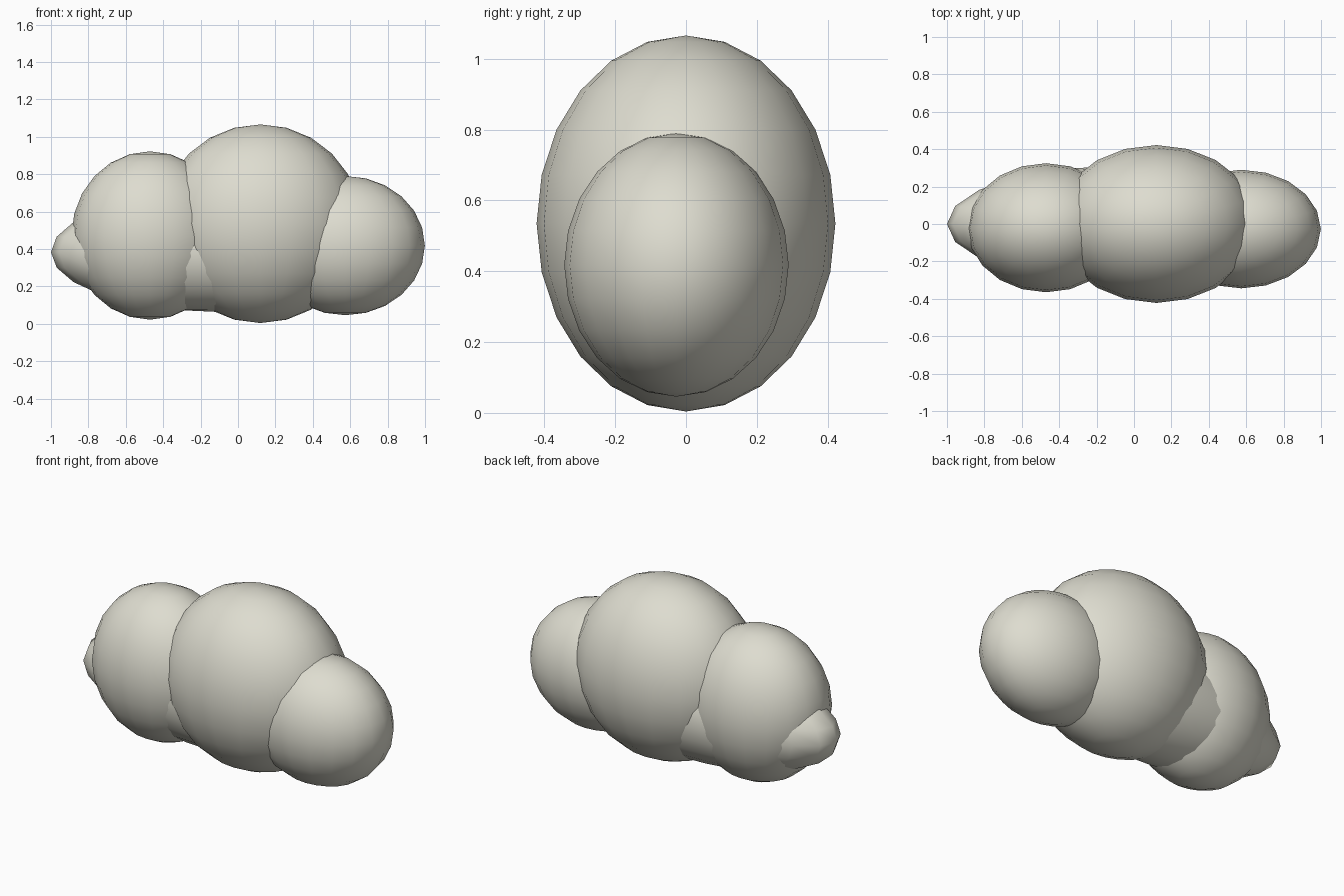
import bpy

if "Cube" in bpy.data.objects:
    bpy.data.objects.remove(bpy.data.objects["Cube"])

mat = bpy.data.materials.new("warm white")
mat.diffuse_color = (0.73, 0.72, 0.63, 1.0)
mat.use_nodes = True
mat.node_tree.nodes["Principled BSDF"].inputs["Base Color"].default_value = mat.diffuse_color


def puff(name, centre, radii):
    """Smooth ellipsoid with 20 segments and 12 rings."""
    bpy.ops.mesh.primitive_uv_sphere_add(segments=20, ring_count=12, radius=1, location=centre)
    ob = bpy.context.object
    ob.name = name
    ob.scale = radii
    bpy.ops.object.transform_apply(location=False, rotation=False, scale=True)
    bpy.ops.object.shade_smooth()
    ob.data.materials.append(mat)
    return ob


# Large middle puff
puff("middle_puff", (0.12, 0, 0.535), (0.54, 0.422, 0.531))
# Side puffs, slightly forward
puff("left_puff", (-0.47, -0.02, 0.472), (0.42, 0.345, 0.45))
puff("right_puff", (0.574, -0.027, 0.418), (0.425, 0.317, 0.372))
# Long low core running through the others, poking out at the left end
puff("base_puff", (-0.10, 0, 0.383), (0.90, 0.31, 0.32))
